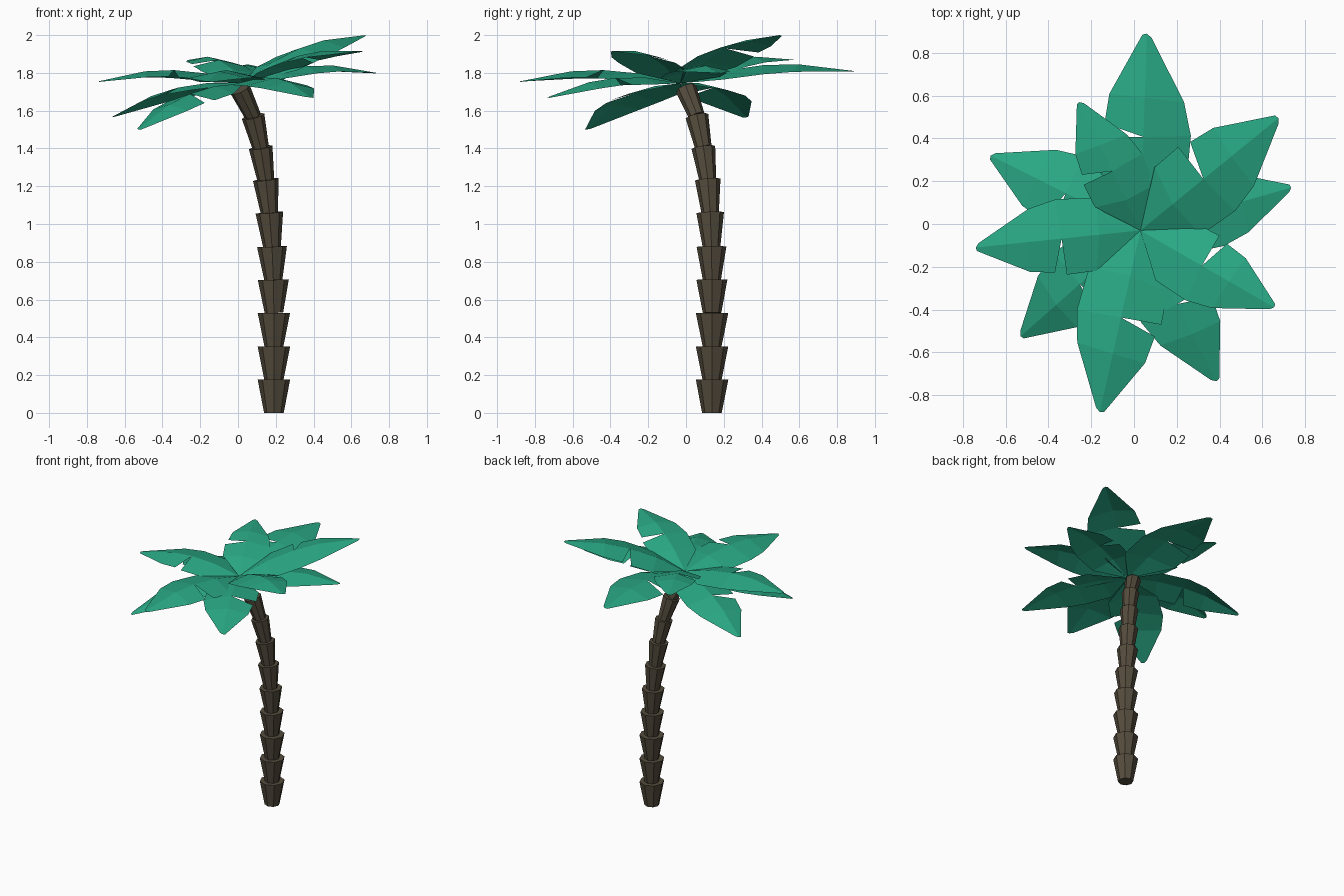
import bpy, bmesh
from mathutils import Vector, Matrix

if "Cube" in bpy.data.objects:
    bpy.data.objects.remove(bpy.data.objects["Cube"])


def material(name, rgb):
    m = bpy.data.materials.new(name)
    m.diffuse_color = (*rgb, 1)
    m.use_nodes = True
    m.node_tree.nodes["Principled BSDF"].inputs["Base Color"].default_value = m.diffuse_color
    return m


BARK = material("bark", (0.09, 0.073, 0.047))
GREEN = material("leaf_green", (0.022, 0.39, 0.23))


def finish(bm, name, mat):
    me = bpy.data.meshes.new(name)
    bm.to_mesh(me)
    bm.free()
    me.materials.append(mat)
    ob = bpy.data.objects.new(name, me)
    bpy.context.collection.objects.link(ob)
    return ob


# Trunk: stacked flaring segments along a curved path (x, y, z, top radius)
path = [(.19, .137, 0, .05), (.19, .138, .177, .086), (.19, .138, .352, .086),
        (.19, .138, .53, .086), (.187, .137, .705, .082), (.18, .135, .88, .079),
        (.166, .128, 1.06, .073), (.147, .115, 1.235, .068), (.12, .092, 1.405, .063),
        (.08, .058, 1.57, .061), (.01, .0, 1.715, .056)]
bm = bmesh.new()
for i in range(10):
    a, b = Vector(path[i][:3]), Vector(path[i + 1][:3])
    d = b - a
    rot = Vector((0, 0, 1)).rotation_difference(d).to_matrix().to_4x4()
    bmesh.ops.create_cone(bm, cap_ends=True, segments=8, radius1=.052 - .001 * i,
                          radius2=path[i + 1][3], depth=d.length,
                          matrix=Matrix.Translation((a + b) / 2) @ rot)
finish(bm, "trunk", BARK)

# Frond outline, as fractions of length: (along, sideways), notched on the left
MID = [(0, 0), (.25, 0), (.48, 0), (.68, 0), (1, 0)]
LEFT = [(.29, .215), (.47, .22), (.54, .2), (.69, .18), (.995, .022)]
RIGHT = [(.25, -.225), (.49, -.24), (.66, -.2), (.98, -.025)]


def frond(name, tip, base=Vector((.03, -.03, 1.745)), arch=.065):
    span = Vector(tip) - base
    length = span.length
    side = Vector((-span.y, span.x, 0)).normalized()
    up = span.cross(side).normalized()
    bm = bmesh.new()

    def add(p):
        u, v = p
        rise = arch * 4 * u * (1 - u) - .22 * abs(v) * length
        return bm.verts.new(base + span * u + side * v * length + up * rise)

    m, l, r = ([add(p) for p in pts] for pts in (MID, LEFT, RIGHT))
    faces = [(m[0], m[1], l[0]), (m[1], m[2], l[1], l[0]),
             (m[2], m[3], l[3], l[2]), (m[3], m[4], l[4], l[3]),
             (m[0], r[0], m[1])]
    faces += [(m[i + 1], r[i], r[i + 1], m[i + 2]) for i in range(3)]
    for f in faces:
        bm.faces.new(f)
    bmesh.ops.recalc_face_normals(bm, faces=bm.faces)
    bm.normal_update()
    if sum(f.normal.z for f in bm.faces) < 0:
        bmesh.ops.reverse_faces(bm, faces=bm.faces)
    finish(bm, name, GREEN)


# Crown of ten fronds
tips = [(.06, .89, 1.81), (.675, .495, 2.0), (.735, .17, 1.80), (.655, -.39, 1.915),
        (.385, -.735, 1.67), (-.16, -.88, 1.755), (-.53, -.525, 1.50),
        (-.74, -.11, 1.755), (-.67, .32, 1.565), (-.255, .57, 1.87)]
for i, t in enumerate(tips):
    frond(f"frond_{i + 1}", t)
